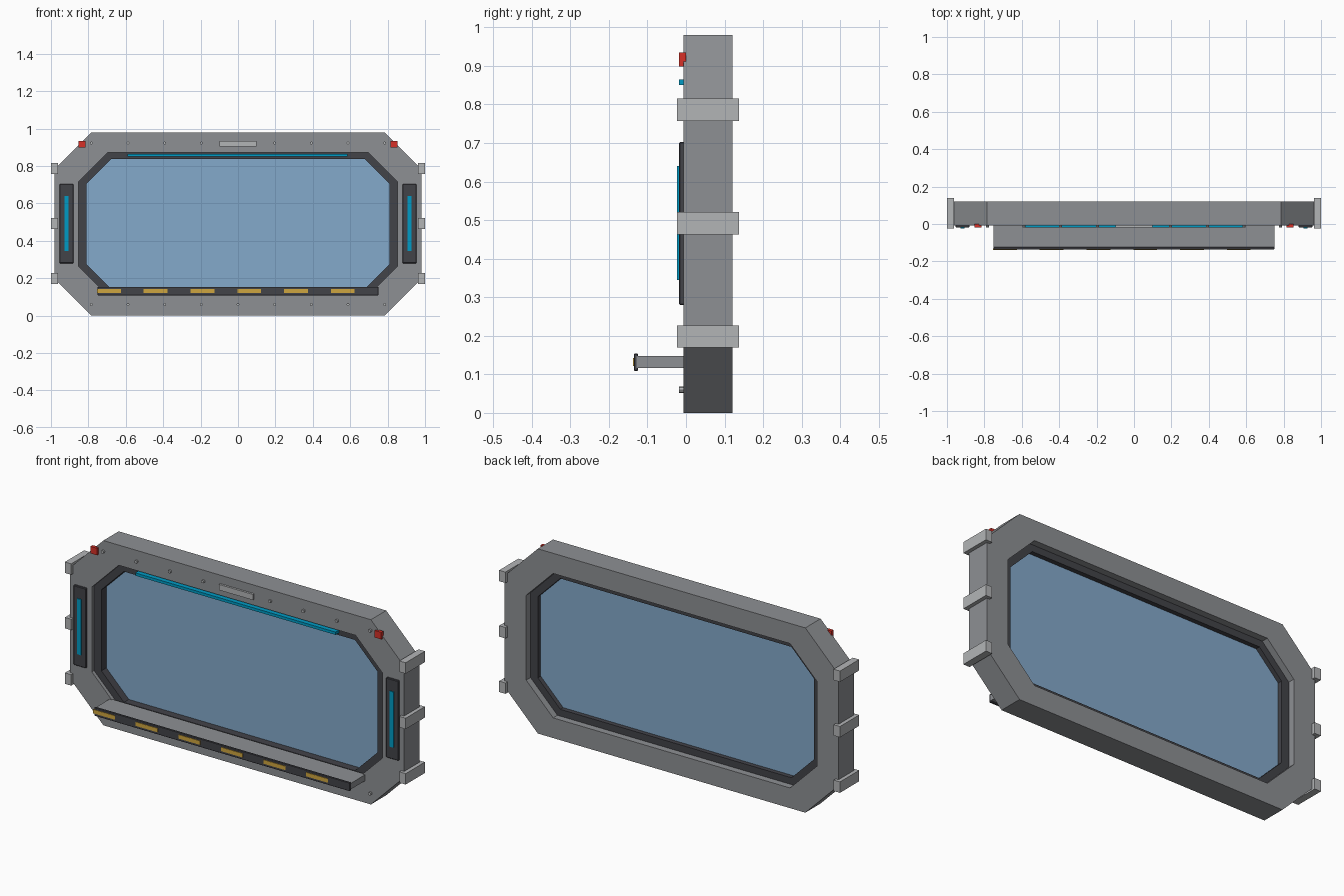
import bpy, bmesh, math
from mathutils import Matrix

cube = bpy.data.objects.get("Cube")
if cube:
    bpy.data.objects.remove(cube, do_unlink=True)


def material(name, r, g, b):
    m = bpy.data.materials.new(name)
    m.use_nodes = True
    m.diffuse_color = (r, g, b, 1)
    m.node_tree.nodes["Principled BSDF"].inputs["Base Color"].default_value = (r, g, b, 1)
    return m


GREY = material("hull grey", 0.27, 0.28, 0.295)
LIGHT = material("light metal", 0.45, 0.46, 0.47)
DARK = material("dark trim", 0.055, 0.056, 0.066)
GLASS = material("blue glass", 0.23, 0.40, 0.60)
CYAN = material("cyan light", 0.0, 0.33, 0.56)
YELLOW = material("hazard yellow", 0.62, 0.38, 0.05)
RED = material("warning red", 0.68, 0.03, 0.02)

MID_Z = 0.49


def finish(bm, name, mat, smooth=False):
    bmesh.ops.recalc_face_normals(bm, faces=bm.faces)
    mesh = bpy.data.meshes.new(name)
    bm.to_mesh(mesh)
    bm.free()
    mesh.materials.append(mat)
    if smooth:
        mesh.shade_smooth()
        mesh.set_sharp_from_angle(angle=math.radians(40))
    ob = bpy.data.objects.new(name, mesh)
    bpy.context.collection.objects.link(ob)
    return ob


def box(name, mat, x, y, z, bevel=0):
    """Box from (min, max) ranges."""
    bm = bmesh.new()
    bmesh.ops.create_cube(bm, size=1)
    for v in bm.verts:
        v.co = [r[0] if c < 0 else r[1] for c, r in zip(v.co, (x, y, z))]
    if bevel:
        bmesh.ops.bevel(bm, geom=bm.edges[:], offset=bevel, segments=1, affect='EDGES')
    return finish(bm, name, mat)


def octagon(hx, hz, cut):
    """Outline of a rectangle with clipped corners."""
    quarter = [(hx, hz - cut), (hx - cut, hz)]
    pts = quarter + [(-x, z) for x, z in reversed(quarter)]
    return pts + [(-x, -z) for x, z in pts]


def ring(name, mat, outer, inner, y0, y1, bevel=0):
    """Clipped rectangular ring, optionally with rounded rims."""
    bm = bmesh.new()
    loops = [[bm.verts.new((x, y, z + MID_Z)) for x, z in octagon(*o)]
             for o, y in ((outer, y0), (outer, y1), (inner, y1), (inner, y0))]
    for a, b in zip(loops, loops[1:] + loops[:1]):
        for i in range(8):
            j = (i + 1) % 8
            bm.faces.new((a[i], a[j], b[j], b[i]))
    if bevel:
        rims = [e for e in bm.edges if e.calc_face_angle(0) > math.radians(60)]
        bmesh.ops.bevel(bm, geom=rims, offset=bevel, segments=3, profile=0.5, affect='EDGES')
    return finish(bm, name, mat, smooth=bevel > 0)


# Main frame, gasket and pane
ring("frame", GREY, (0.98, 0.49, 0.195), (0.853, 0.383, 0.158), -0.007, 0.121, 0.008)
ring("gasket", DARK, (0.86, 0.39, 0.16), (0.81, 0.347, 0.132), 0.012, 0.085)
bm = bmesh.new()
pane = bm.faces.new([bm.verts.new((x, 0.053, z + MID_Z)) for x, z in octagon(0.815, 0.352, 0.132)])
solid = bmesh.ops.extrude_face_region(bm, geom=[pane])
bmesh.ops.translate(bm, vec=(0, 0.008, 0),
                    verts=[g for g in solid["geom"] if isinstance(g, bmesh.types.BMVert)])
finish(bm, "glass_pane", GLASS)

# Parts on both sides
for side, s in (("left", 1), ("right", -1)):
    def span(a, b):
        return tuple(sorted((s * a, s * b)))
    box(side + "_panel", DARK, span(0.88, 0.954), (-0.018, 0), (0.28, 0.703), 0.003)
    box(side + "_light_strip", CYAN, span(0.906, 0.928), (-0.023, -0.01), (0.345, 0.64))
    box(side + "_warning_light", RED, span(0.815, 0.853), (-0.018, 0), (0.898, 0.935))
    for level, z in (("lower", 0.198), ("middle", 0.492), ("upper", 0.786)):
        box(f"{side}_{level}_clamp", LIGHT, span(0.963, 1), (-0.023, 0.138), (z - 0.029, z + 0.029))

# Top light and label plate
box("top_light_strip", CYAN, (-0.59, 0.585), (-0.018, 0.015), (0.85, 0.865))
box("label_plate", LIGHT, (-0.1, 0.1), (-0.018, 0), (0.905, 0.935))

# Ledge with hazard dashes
box("ledge", GREY, (-0.75, 0.75), (-0.128, 0), (0.116, 0.148))
box("ledge_nosing", DARK, (-0.75, 0.75), (-0.135, -0.124), (0.109, 0.154), 0.002)
for i in range(6):
    x = -0.69 + 0.25 * i
    box(f"hazard_dash_{i + 1}", YELLOW, (x - 0.064, x + 0.064), (-0.138, -0.13), (0.122, 0.143))

# Bolts along the top and bottom
for row, z in (("bottom", 0.06), ("top", 0.923)):
    for i in range(9):
        if row == "top" and i == 4:
            continue
        bm = bmesh.new()
        place = Matrix.Translation((-0.784 + 0.196 * i, -0.009, z)) @ Matrix.Rotation(math.pi / 2, 4, 'X')
        bmesh.ops.create_cone(bm, cap_ends=True, segments=8, radius1=0.008, radius2=0.008,
                              depth=0.018, matrix=place)
        finish(bm, f"{row}_bolt_{i + 1}", LIGHT)
